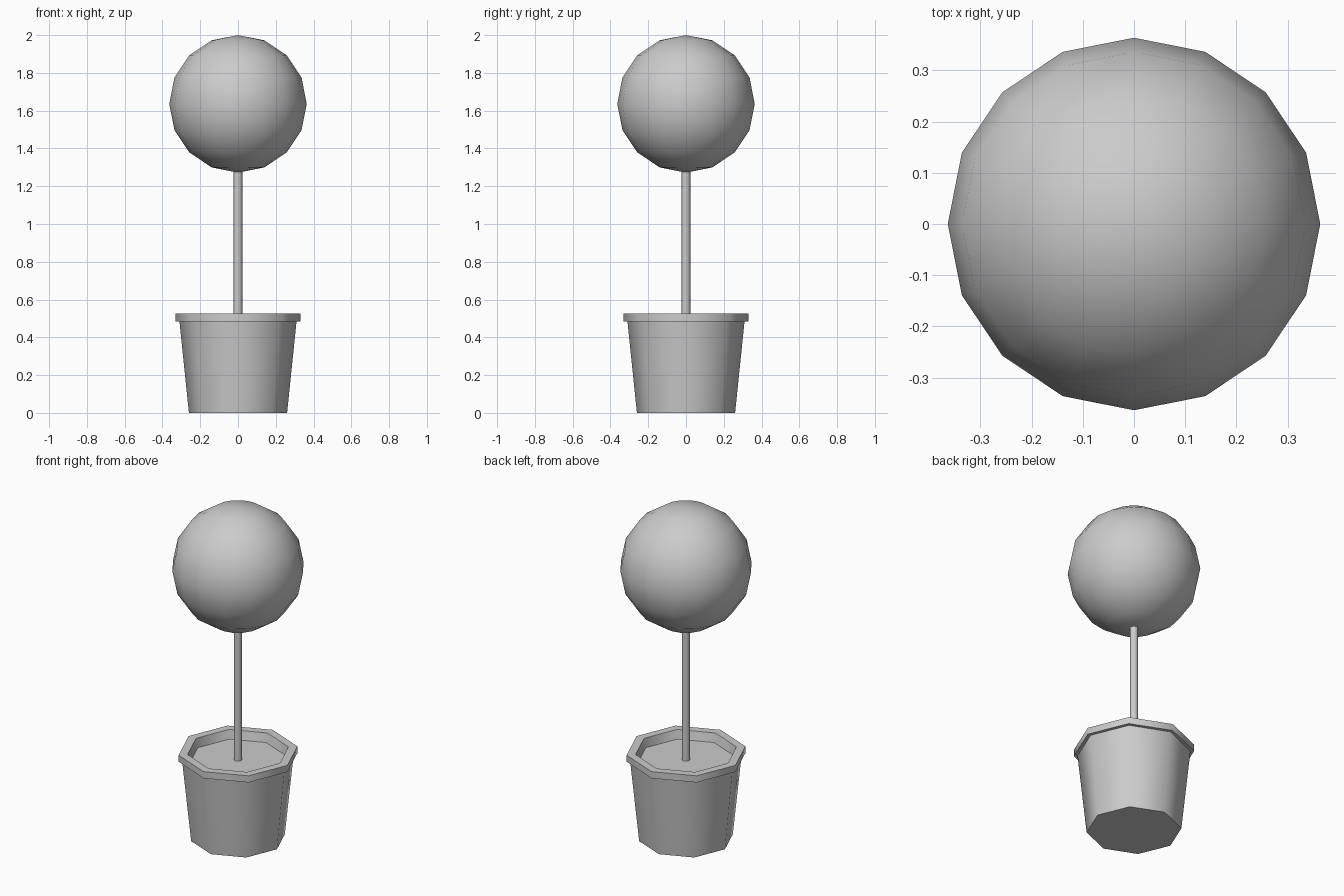
import bpy, bmesh, math

if "Cube" in bpy.data.objects:
    bpy.data.objects.remove(bpy.data.objects["Cube"])


def finish(name, bm, smooth_angle):
    bmesh.ops.recalc_face_normals(bm, faces=bm.faces)
    mesh = bpy.data.meshes.new(name)
    bm.to_mesh(mesh)
    bm.free()
    ob = bpy.data.objects.new(name, mesh)
    bpy.context.collection.objects.link(ob)
    bpy.ops.object.select_all(action='DESELECT')
    ob.select_set(True)
    bpy.context.view_layer.objects.active = ob
    bpy.ops.object.shade_smooth_by_angle(angle=math.radians(smooth_angle))
    return ob


def lathe(name, profile, sides, smooth_angle=50):
    """Turn a (radius, z) profile around z and cap both ends."""
    bm = bmesh.new()
    rings = []
    for r, z in profile:
        rings.append([bm.verts.new((r * math.cos(2 * math.pi * i / sides),
                                    r * math.sin(2 * math.pi * i / sides), z))
                      for i in range(sides)])
    for a, b in zip(rings, rings[1:]):
        for i in range(sides):
            j = (i + 1) % sides
            bm.faces.new((a[i], a[j], b[j], b[i]))
    bm.faces.new(rings[0][::-1])
    bm.faces.new(rings[-1])
    return finish(name, bm, smooth_angle)


# Octagonal tapered pot: wall, overhanging rim, recessed soil surface as the cap
lathe("pot", [(0.26, 0), (0.31, 0.485), (0.33, 0.485), (0.33, 0.525),
              (0.28, 0.525), (0.268, 0.472)], 8)

# Thin straight trunk, from the soil into the foliage
lathe("trunk", [(0.023, 0.465), (0.023, 1.32)], 8)

# Ball of foliage
bm = bmesh.new()
bmesh.ops.create_uvsphere(bm, u_segments=16, v_segments=8, radius=0.364)
bmesh.ops.translate(bm, verts=bm.verts, vec=(0, 0, 1.636))
finish("foliage_ball", bm, 60)
